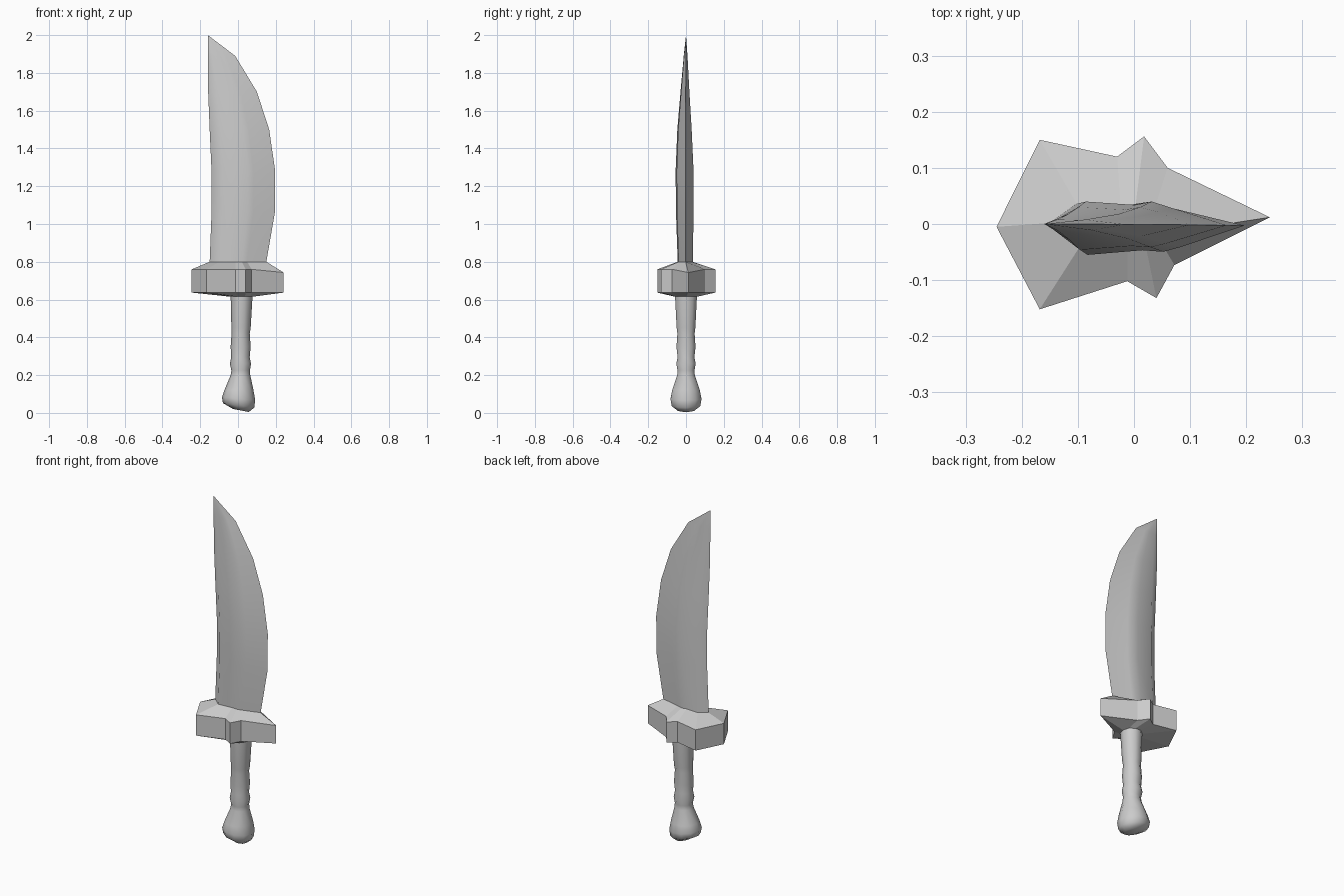
import bpy, bmesh, math

if "Cube" in bpy.data.objects:
    bpy.data.objects.remove(bpy.data.objects["Cube"])

N = 10  # every ring has ten points, clockwise from the left (-x) end


def loft(name, rings, angle, cap_start=False, cap_end=False):
    bm = bmesh.new()
    loops = [[bm.verts.new(p) for p in ring] for ring in rings]
    for a, b in zip(loops, loops[1:]):
        for i in range(N):
            j = (i + 1) % N
            bm.faces.new((a[i], b[i], b[j], a[j]))
    if cap_start:
        bm.faces.new(loops[0])
    if cap_end:
        bm.faces.new(loops[-1][::-1])
    bmesh.ops.remove_doubles(bm, verts=bm.verts, dist=0.0005)
    bmesh.ops.recalc_face_normals(bm, faces=bm.faces)
    mesh = bpy.data.meshes.new(name)
    bm.to_mesh(mesh)
    bm.free()
    ob = bpy.data.objects.new(name, mesh)
    bpy.context.collection.objects.link(ob)
    bpy.ops.object.select_all(action='DESELECT')
    ob.select_set(True)
    bpy.context.view_layer.objects.active = ob
    if angle:
        bpy.ops.object.shade_smooth_by_angle(angle=math.radians(angle))
    return ob


# Blade: thin section with a small central ridge, u across, v thickness
SECTION = [(0, 0.05), (0.16, 1), (0.42, 0.85), (0.51, 1), (0.62, 0.7),
           (1, -0.05), (0.66, -0.75), (0.57, -0.9), (0.46, -0.85), (0.17, -1)]


def blade_ring(z, left, right, back, front):
    return [(left + u * (right - left), v * (back if v > 0 else front), z)
            for u, v in SECTION]


BLADE = [(0.80, -0.15, 0.15, 0.036, 0.044),
         (1.06, -0.14, 0.195, 0.040, 0.053),
         (1.28, -0.14, 0.197, 0.040, 0.055),
         (1.50, -0.15, 0.165, 0.030, 0.046),
         (1.70, -0.158, 0.10, 0.018, 0.029),
         (1.89, -0.16, -0.015, 0.008, 0.012),
         (2.00, -0.16, -0.16, 0, 0)]
loft("blade", [blade_ring(*b) for b in BLADE], 50)


# Handle: waisted grip swelling to a round pommel
def round_ring(z, cx, rx, ry, tilt=0):
    pts = []
    for i in range(N):
        a = math.pi - 2 * math.pi * i / N
        pts.append((cx + rx * math.cos(a), ry * math.sin(a),
                    z + tilt * math.cos(a)))
    return pts


HANDLE = [(0.013, 0.015, 0.042, 0.045, -0.008),
          (0.04, 0.003, 0.083, 0.08, -0.012),
          (0.075, 0.003, 0.088, 0.086, -0.008),
          (0.12, 0.005, 0.077, 0.077),
          (0.20, 0.013, 0.052, 0.049),
          (0.225, 0.014, 0.049, 0.047),
          (0.26, 0.013, 0.056, 0.054),
          (0.295, 0.013, 0.049, 0.047),
          (0.35, 0.014, 0.053, 0.053),
          (0.42, 0.014, 0.048, 0.048),
          (0.45, 0.016, 0.051, 0.052),
          (0.62, 0.019, 0.058, 0.061)]
loft("handle", [round_ring(*h) for h in HANDLE], 60, cap_start=True)

# Guard: irregular flat-sided star, sloping in to the blade and the handle
OUTLINE = [(-0.245, -0.005), (-0.168, 0.15), (-0.03, 0.12), (0.018, 0.156),
           (0.06, 0.10), (0.242, 0.012), (0.072, -0.073), (0.04, -0.132),
           (-0.012, -0.102), (-0.168, -0.152)]
loft("guard", [round_ring(0.615, 0.019, 0.058, 0.061),
               [(x, y, 0.637) for x, y in OUTLINE],
               [(x, y, 0.743 if x > 0.2 else 0.76) for x, y in OUTLINE],
               blade_ring(*BLADE[0])], 0)
